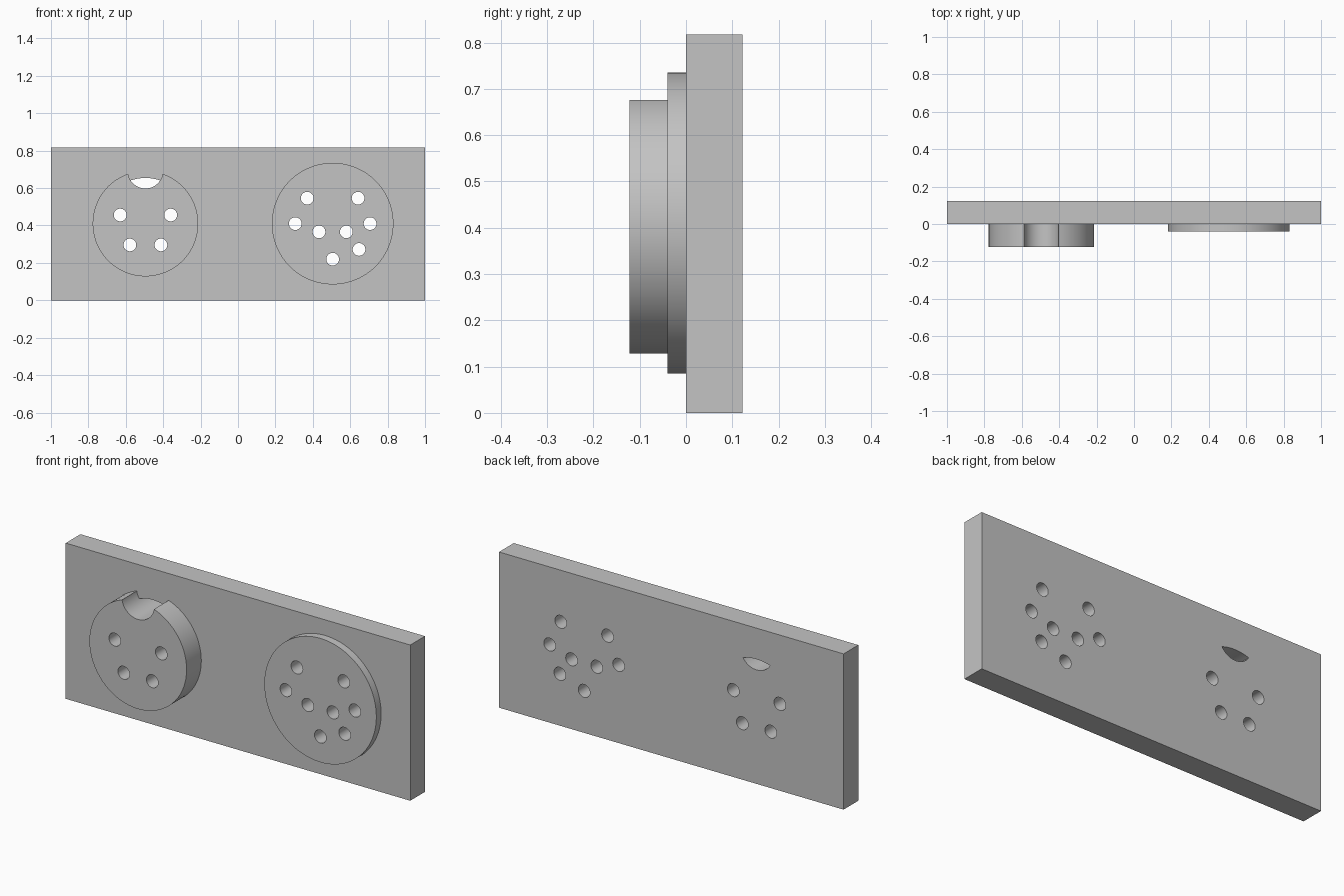
import bpy
import bmesh
from math import sin, cos, pi, sqrt, asin, radians

if "Cube" in bpy.data.objects:
    bpy.data.objects.remove(bpy.data.objects["Cube"])

# Single plain grey
grey = bpy.data.materials.new("plain_grey")
grey.use_nodes = True
colour = (0.55, 0.55, 0.55, 1)
grey.diffuse_color = colour
grey.node_tree.nodes["Principled BSDF"].inputs["Base Color"].default_value = colour

WIDTH, HEIGHT, DEPTH = 2.0, 0.817, 0.122
MID = 0.41
HOLE = 0.034
LEFT_X, RIGHT_X = -0.495, 0.506
BOSS_R, PLUG_R, NOTCH_R, DISC_R = 0.282, 0.244, 0.094, 0.325


def arc(cx, cz, r, start, end, steps):
    span = end - start
    return [(cx + r * cos(start + span * i / steps),
             cz + r * sin(start + span * i / steps)) for i in range(steps + 1)]


def circle(cx, cz, r, steps=96):
    return arc(cx, cz, r, 0, 2 * pi, steps)[:-1]


def prisms(name, outlines, y0, y1):
    """Extrude x-z outlines from y0 to y1 into one object."""
    bm = bmesh.new()
    for outline in outlines:
        face = bm.faces.new([bm.verts.new((x, y0, z)) for x, z in outline])
        out = bmesh.ops.extrude_face_region(bm, geom=[face], use_keep_orig=True)
        for v in out["geom"]:
            if isinstance(v, bmesh.types.BMVert):
                v.co.y = y1
    bmesh.ops.recalc_face_normals(bm, faces=bm.faces)
    mesh = bpy.data.meshes.new(name)
    bm.to_mesh(mesh)
    bm.free()
    mesh.materials.append(grey)
    obj = bpy.data.objects.new(name, mesh)
    bpy.context.collection.objects.link(obj)
    return obj


def drill(obj, outlines):
    """Cut the outlines through the part, then shade it."""
    cutter = prisms("cutter", outlines, -0.3, 0.3)
    cutter.hide_render = True
    mod = obj.modifiers.new("holes", 'BOOLEAN')
    mod.operation, mod.solver, mod.object = 'DIFFERENCE', 'EXACT', cutter
    graph = bpy.context.evaluated_depsgraph_get()
    mesh = bpy.data.meshes.new_from_object(obj.evaluated_get(graph))
    obj.modifiers.clear()
    obj.data = mesh
    bpy.data.objects.remove(cutter)
    bpy.ops.object.select_all(action='DESELECT')
    obj.select_set(True)
    bpy.context.view_layer.objects.active = obj
    bpy.ops.object.shade_smooth_by_angle(angle=radians(30))


# Pin hole layouts, relative to each disc centre
left_pins = [(s * x, z) for x, z in ((0.135, 0.046), (0.083, -0.114)) for s in (-1, 1)]
right_pins = [(s * x, z) for x, z in ((0.136, 0.136), (0.2, 0), (0.073, -0.044))
              for s in (-1, 1)] + [(0.141, -0.138), (0, -0.19)]
left_holes = [circle(LEFT_X + x, MID + z, HOLE, 40) for x, z in left_pins]
right_holes = [circle(RIGHT_X + x, MID + z, HOLE, 40) for x, z in right_pins]

# Lens opening where the notch meets the round plug in the plate
rise = (BOSS_R ** 2 + PLUG_R ** 2 - NOTCH_R ** 2) / (2 * BOSS_R)
half = sqrt(PLUG_R ** 2 - rise ** 2)
a, b = asin(half / PLUG_R), asin(half / NOTCH_R)
notch_z = MID + BOSS_R
lens = (arc(LEFT_X, MID, PLUG_R, pi / 2 - a, pi / 2 + a, 24)
        + arc(LEFT_X, notch_z, NOTCH_R, 1.5 * pi - b, 1.5 * pi + b, 24)[1:-1])

# Back plate
w = WIDTH / 2
plate = prisms("back_plate", [[(-w, 0), (w, 0), (w, HEIGHT), (-w, HEIGHT)]], 0, DEPTH)
drill(plate, left_holes + right_holes + [lens])

# Thick notched disc
boss = prisms("notched_disc", [circle(LEFT_X, MID, BOSS_R)], -DEPTH, 0)
drill(boss, left_holes + [circle(LEFT_X, notch_z, NOTCH_R)])

# Thin wide disc
disc = prisms("thin_disc", [circle(RIGHT_X, MID, DISC_R)], -0.04, 0)
drill(disc, right_holes)
